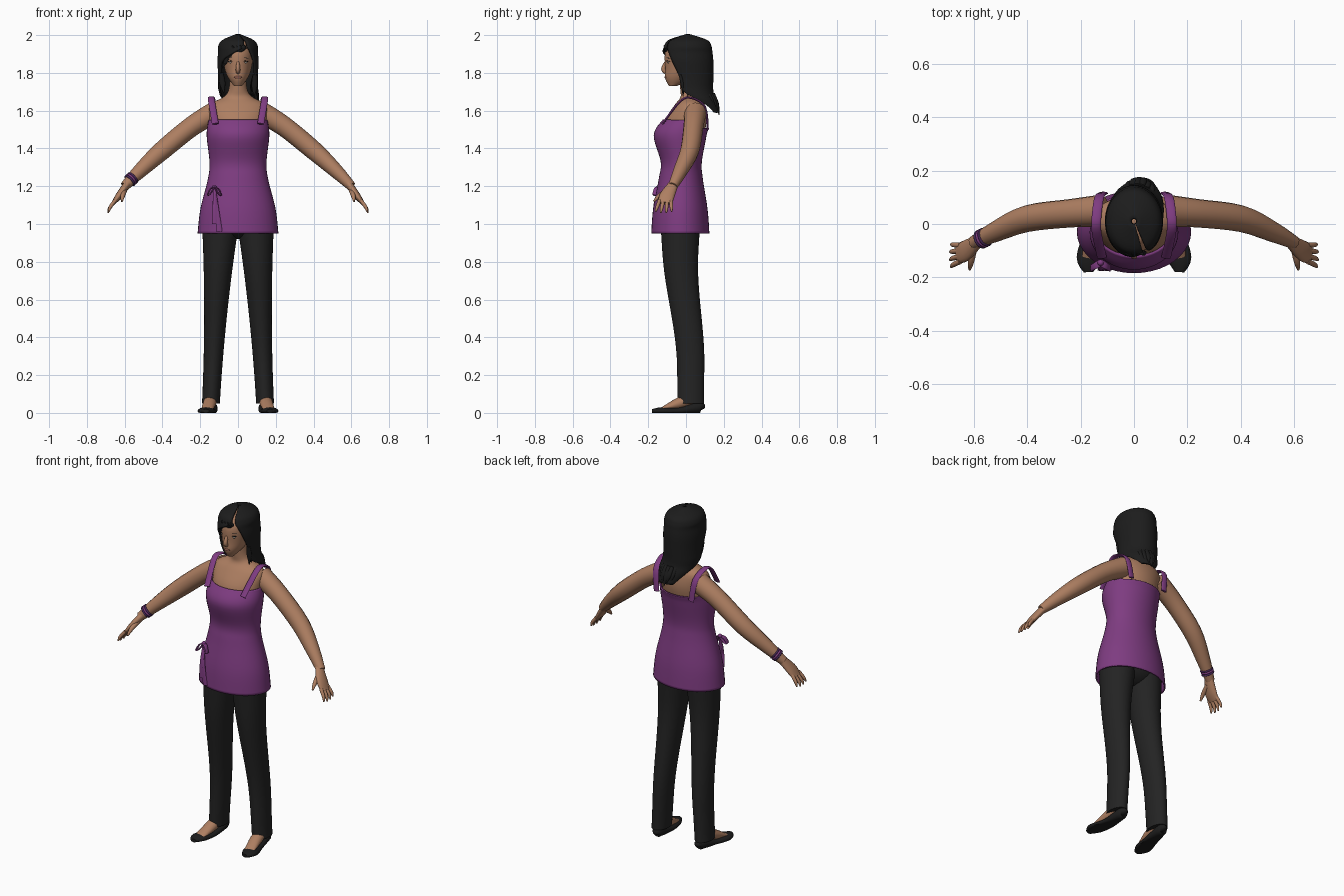
import bpy, bmesh, math
from mathutils import Vector

cube = bpy.data.objects.get("Cube")
if cube:
    bpy.data.objects.remove(cube, do_unlink=True)


def material(name, *rgb):
    mat = bpy.data.materials.new(name)
    mat.use_nodes = True
    mat.diffuse_color = (*rgb, 1)
    bsdf = mat.node_tree.nodes["Principled BSDF"]
    bsdf.inputs["Base Color"].default_value = (*rgb, 1)
    bsdf.inputs["Roughness"].default_value = .8
    return mat


SKIN = material("warm skin", .42, .21, .12)
LIPS = material("lip brown", .27, .11, .08)
WHITE = material("eye white", .5, .5, .45)
BLACK = material("hair and shoe black", .012, .012, .012)
CLOTH = material("charcoal cloth", .017, .017, .017)
PURPLE = material("purple fabric", .21, .045, .22)
BEADS = material("dark purple beads", .06, .02, .09)


def finish(obj, name, mat):
    obj.name = name
    obj.data.materials.append(mat)
    for other in bpy.context.selected_objects:
        other.select_set(False)
    bpy.context.view_layer.objects.active = obj
    obj.select_set(True)
    bpy.ops.object.shade_smooth_by_angle(angle=1)


def smooth(keys, steps=4):
    """Run a smooth curve through a few key rows of numbers."""
    last = len(keys) - 1
    rows = []
    for i in range(last):
        around = [keys[min(max(i + j, 0), last)] for j in (-1, 0, 1, 2)]
        for t in (step / steps for step in range(steps)):
            rows.append([b + t * (c - a + t * (2 * a - 5 * b + 4 * c - d + t * (3 * b - a - 3 * c + d))) / 2
                         for a, b, c, d in zip(*around)])
    return rows + [keys[last]]


def loft(name, rings, mat, closed=True, capped=True, thickness=0):
    """Join equal rings of points into one skin."""
    bm = bmesh.new()
    rows = [[bm.verts.new(point) for point in ring] for ring in rings]
    count = len(rows[0])
    for low, high in zip(rows, rows[1:]):
        for i in range(count if closed else count - 1):
            j = (i + 1) % count
            bm.faces.new((low[i], low[j], high[j], high[i]))
    if capped:
        bm.faces.new(rows[0])
        bm.faces.new(rows[-1])
    bmesh.ops.remove_doubles(bm, verts=bm.verts, dist=.0001)
    bmesh.ops.recalc_face_normals(bm, faces=bm.faces)
    mesh = bpy.data.meshes.new(name)
    bm.to_mesh(mesh)
    bm.free()
    obj = bpy.data.objects.new(name, mesh)
    bpy.context.collection.objects.link(obj)
    if thickness:
        shell = obj.modifiers.new("shell", "SOLIDIFY")
        shell.thickness, shell.offset = thickness, 0
    finish(obj, name, mat)


def oval(z, width, front, back, centre=0, start=0, end=math.tau, count=40):
    """Level ring or arc; angle zero faces the front."""
    middle, depth = (front + back) / 2, (back - front) / 2
    points = []
    for i in range(count):
        angle = start + (end - start) * i / count
        points.append(Vector((centre + width * math.sin(angle), middle - depth * math.cos(angle), z)))
    return points


def sweep(name, path, mat, side, count=16):
    """Oval tube along rows of x, y, z, radius along side, other radius."""
    rows = smooth([(*p[:4], p[-1]) for p in path])
    points = [Vector(row[:3]) for row in rows]
    rings = []
    for i, point in enumerate(points):
        along = (points[min(i + 1, len(points) - 1)] - points[max(i - 1, 0)]).normalized()
        across = side - along * side.dot(along)
        across.normalize()
        up = along.cross(across)
        ring = []
        for k in range(count):
            angle = math.tau * k / count
            q = point + across * rows[i][3] * math.cos(angle) + up * rows[i][4] * math.sin(angle)
            q.z = max(q.z, 0)
            ring.append(q)
        rings.append(ring)
    loft(name, rings, mat)


def ball(name, place, size, mat):
    bpy.ops.mesh.primitive_uv_sphere_add(segments=24, ring_count=12, location=place)
    bpy.context.object.scale = size
    finish(bpy.context.object, name, mat)


X, Y, Z = Vector((1, 0, 0)), Vector((0, 1, 0)), Vector((0, 0, 1))

# Torso skin and head: height, half width, front, back
chest = [(1.45, .14, -.12, .09), (1.55, .15, -.11, .11), (1.63, .15, -.06, .1),
         (1.67, .08, -.03, .08), (1.71, .05, -.03, .07), (1.8, .04, -.04, .06)]
head = [(1.73, .02, -.09, -.05), (1.77, .05, -.11, .04), (1.82, .07, -.11, .09),
        (1.91, .08, -.11, .1), (1.97, .05, -.07, .08)]
loft("chest_and_neck", [oval(*row) for row in smooth(chest)], SKIN)
loft("head", [oval(*row) for row in smooth(head)], SKIN)
sweep("nose", [(0, -.1, 1.87, .006), (0, -.12, 1.82, .012), (0, -.1, 1.8, .01)], SKIN, X)
ball("lips", (0, -.106, 1.777), (.02, .008, .008), LIPS)

# Tunic, with a lower neckline at the back
tunic = [(.95, .21, -.18, .12), (1.08, .195, -.17, .11), (1.24, .155, -.14, .085),
         (1.33, .147, -.13, .08), (1.47, .162, -.167, .105), (1.55, .152, -.12, .115)]
rings = [oval(*row) for row in smooth(tunic, 6)]
for point in sum(rings, []):
    if point.y > 0:
        point.z -= max(0, point.z - 1.48) * min(.6, point.y * 10)
loft("tunic", rings, PURPLE, capped=False, thickness=.008)
ball("trouser_seat", (0, -.03, 1.02), (.17, .11, .1), CLOTH)


def leg_ring(z, s):
    """The leg leans outward, widens upward and bends at the knee."""
    bend = min(max((z - .25) / .6, 0), 1)
    middle = .025 - .055 * bend * bend * (3 - 2 * bend)
    depth = .07 + .035 * z * z
    return oval(z, .047 + .05 * z * z, middle - depth, middle + depth, s * (.146 - .053 * z))


arm = [(.12, .05, 1.59, .06), (.24, .04, 1.52, .053), (.4, .02, 1.39, .05), (.52, -.03, 1.28, .038),
       (.6, -.07, 1.2, .025)]
palm = [(.58, -.06, 1.22, .024, .02), (.63, -.1, 1.15, .04, .018), (.66, -.11, 1.11, .036, .01)]
thumb = [(.6, -.09, 1.18, .014), (.61, -.14, 1.15, .012), (.615, -.17, 1.12, .005)]
strap = [(.12, -.125, 1.53), (.14, -.03, 1.65), (.14, .03, 1.667), (.13, .1, 1.62), (.115, .115, 1.5)]
shoe = [(.14, .09, .02, .01), (.14, .07, .03, .03), (.15, -.04, .01, .04, .02),
        (.17, -.13, .01, .045, .02), (.17, -.18, .01, .018, .01)]
foot = [(.145, .04, .08, .03), (.15, -.04, .05, .035, .03), (.165, -.13, .02, .03, .008)]

# Paired parts
for s, tag in ((1, "left_"), (-1, "right_")):
    def paired(name, path, mat, side):
        sweep(tag + name, [(s * p[0], *p[1:]) for p in path], mat, side)

    loft(tag + "trouser_leg", [leg_ring(.05 + i / 20, s) for i in range(20)], CLOTH)
    paired("shoe", shoe, BLACK, X)
    paired("foot", foot, SKIN, X)
    paired("arm", arm, SKIN, Y)
    paired("palm", palm, SKIN, Y)
    paired("thumb", thumb, SKIN, X)
    paired("strap", [(*p, .018, .006) for p in strap], PURPLE, X)

    # Fingers fan out from the palm, the middle two longest
    for k, finger in enumerate(("index", "middle", "ring", "little")):
        spread = (1.5 - k) * .02
        base = Vector((.65, -.11 - spread, 1.125))
        reach = Vector((.04, -.01 - spread / 2, -.07)) * (1 - abs(spread) * 5)
        paired(finger + "_finger", [(*base, .01), (*base + reach * .6 + X * .006, .009),
                                    (*base + reach, .004)], SKIN, Y)

    # Eyes, lashes and brows
    ball(tag + "eye", (s * .034, -.094, 1.855), (.014, .005, .005), WHITE)
    ball(tag + "iris", (s * .033, -.097, 1.855), (.005, .004, .005), BLACK)
    for part, z in (("lashes", 1.86), ("brow", 1.877)):
        paired(part, [(.016, -.105, z, .002), (.035, -.1, z + .003, .002), (.053, -.084, z, .002)], BLACK, Z)

# Hair shell: height, half width, front, back, then face opening in radians
hair = [(2, .01, 0, .02, .5, .5), (1.97, .08, -.09, .11, .5, .5), (1.94, .1, -.11, .13, .5, .5),
        (1.91, .1, -.12, .135, 0, .7), (1.86, .104, -.12, .14, -.8, .9), (1.78, .1, -.1, .14, -1.1, 1.1),
        (1.7, .1, -.08, .14, -1.4, 1.2), (1.65, .09, 0, .155, -1.9, 1.6), (1.59, .05, .1, .17, -2, 2)]
rings = []
for z, width, front, back, right, left in smooth(hair):
    sway = max(0, 1.72 - z) / 5
    rings.append(oval(z, width, front, back, sway, left, math.tau + min(right, left)))
loft("hair", rings, BLACK, closed=False, capped=False, thickness=.01)


def lock(name, root, tip):
    root, tip = Vector(root), Vector(tip)
    middle = root.lerp(tip, .5) + Y * .005
    sweep(name, [(*root, .012, .008), (*middle, .016, .01), (*tip, .001)], BLACK, X)


# Loose locks down the back, beside the face and along the fringe
for k in range(9):
    t = k / 4 - 1
    curve = .05 * t * t
    lock(f"back_lock_{k}", (.01 + t * .07, .145 - curve, 1.69),
         (.025 + t * .05, .175 - curve, 1.575 + curve + k % 2 * .015))
for k in range(4):
    y = k * .025 - .03
    lock(f"left_face_lock_{k}", (.09, y, 1.79), (.085 - k * .005, y + .015, 1.675))
    lock(f"right_face_lock_{k}", (-.09, y, 1.8), (-.075, y + .015, 1.69))
    lock(f"fringe_lock_{k}", (.04 - k * .02, -.11, 1.94), (-.045 - k * .013, -.1 + k * .013, 1.885 - k * .02))

# Ribbon bow and tails on the tunic
knot = Vector((-.125, -.145, 1.195))
ball("bow_knot", knot, [.012] * 3, PURPLE)
for s, tag in ((1, "inner"), (-1, "outer")):
    tip = knot + Vector((s * .035, -.02, -.04))
    over, under = knot.lerp(tip, .6) + Z * .015, knot.lerp(tip, .6) - Z * .01
    sweep(tag + "_bow_loop", [(*p, .013, .004) for p in (knot, over, tip, under, knot)], PURPLE, Y)
    end = Vector((s * .012 - .11, -.172, .98 - s * .02))
    sweep(tag + "_ribbon_tail", [(*knot, .006, .004), (*knot.lerp(end, .5) - Y * .01, .011, .004),
                                 (*end, .015, .004)], PURPLE, X)

# Bracelets on the right wrist
axis = Vector((-.55, -.27, -.5)).normalized()
for k, name in ((-1, "upper"), (0, "middle"), (1, "lower")):
    bpy.ops.mesh.primitive_torus_add(major_radius=.031, minor_radius=.006, major_segments=24, minor_segments=8,
                                     location=Vector((-.565, -.053, 1.237)) + axis * k * .011,
                                     rotation=axis.to_track_quat("Z", "Y").to_euler())
    finish(bpy.context.object, name + "_bracelet", BEADS if k else PURPLE)
